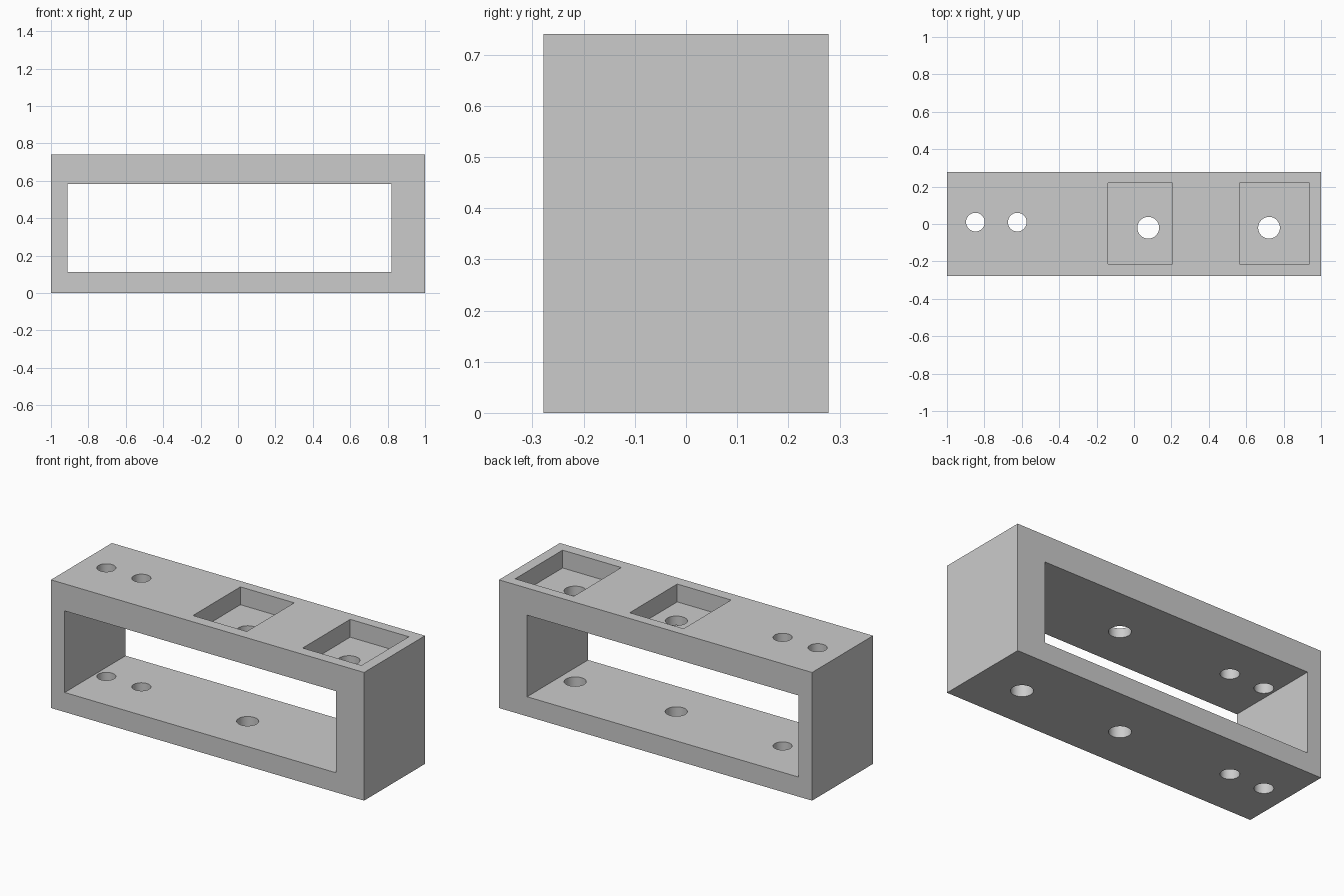
import bpy
import math

cube = bpy.data.objects.get("Cube")
if cube:
    bpy.data.objects.remove(cube, do_unlink=True)

HEIGHT = 0.74
DEPTH = 0.556
POCKET_FLOOR = 0.637

grey = bpy.data.materials.new("light grey")
grey.use_nodes = True
colour = (0.6, 0.6, 0.6, 1)
grey.diffuse_color = colour
grey.node_tree.nodes["Principled BSDF"].inputs["Base Color"].default_value = colour


def box(name, x, y, z):
    """Box from (min, max) pairs on each axis."""
    bpy.ops.mesh.primitive_cube_add(size=1, location=[sum(p) / 2 for p in (x, y, z)])
    obj = bpy.context.object
    obj.name = name
    obj.scale = [p[1] - p[0] for p in (x, y, z)]
    bpy.ops.object.transform_apply(location=True, scale=True)
    obj.data.materials.append(grey)
    return obj


def drill(name, x, y, radius):
    """Vertical cylinder passing through both rails."""
    bpy.ops.mesh.primitive_cylinder_add(
        vertices=64, radius=radius, depth=HEIGHT * 2, location=(x, y, HEIGHT / 2))
    obj = bpy.context.object
    obj.name = name
    obj.data.materials.append(grey)
    return obj


# Solid block that becomes the frame
frame = box("frame", (-1, 1), (-DEPTH / 2, DEPTH / 2), (0, HEIGHT))

# Front-to-back window
cutters = [box("window_cutter", (-0.912, 0.82), (-1, 1), (0.113, 0.584))]

# Rectangular pockets sunk into the top rail
for side, x in (("middle", (-0.138, 0.206)), ("left", (0.563, 0.938))):
    cutters.append(box(side + "_pocket_cutter", x, (-0.214, 0.219), (POCKET_FLOOR, 1)))

# Two small holes at one end, a large hole in each pocket
for x in (-0.848, -0.624):
    cutters.append(drill("small_hole_cutter", x, 0.01, 0.05))
for x in (0.076, 0.722):
    cutters.append(drill("large_hole_cutter", x, -0.02, 0.058))

# Cut the frame
for cutter in cutters:
    cutter.hide_render = True
    cutter.hide_set(True)
    cut = frame.modifiers.new(cutter.name, "BOOLEAN")
    cut.operation = "DIFFERENCE"
    cut.solver = "EXACT"
    cut.object = cutter

bpy.ops.object.select_all(action="DESELECT")
frame.select_set(True)
bpy.context.view_layer.objects.active = frame
for name in [m.name for m in frame.modifiers]:
    bpy.ops.object.modifier_apply(modifier=name)
for cutter in cutters:
    bpy.data.objects.remove(cutter, do_unlink=True)

# Round hole walls, crisp edges
bpy.ops.object.shade_smooth_by_angle(angle=math.radians(30))
